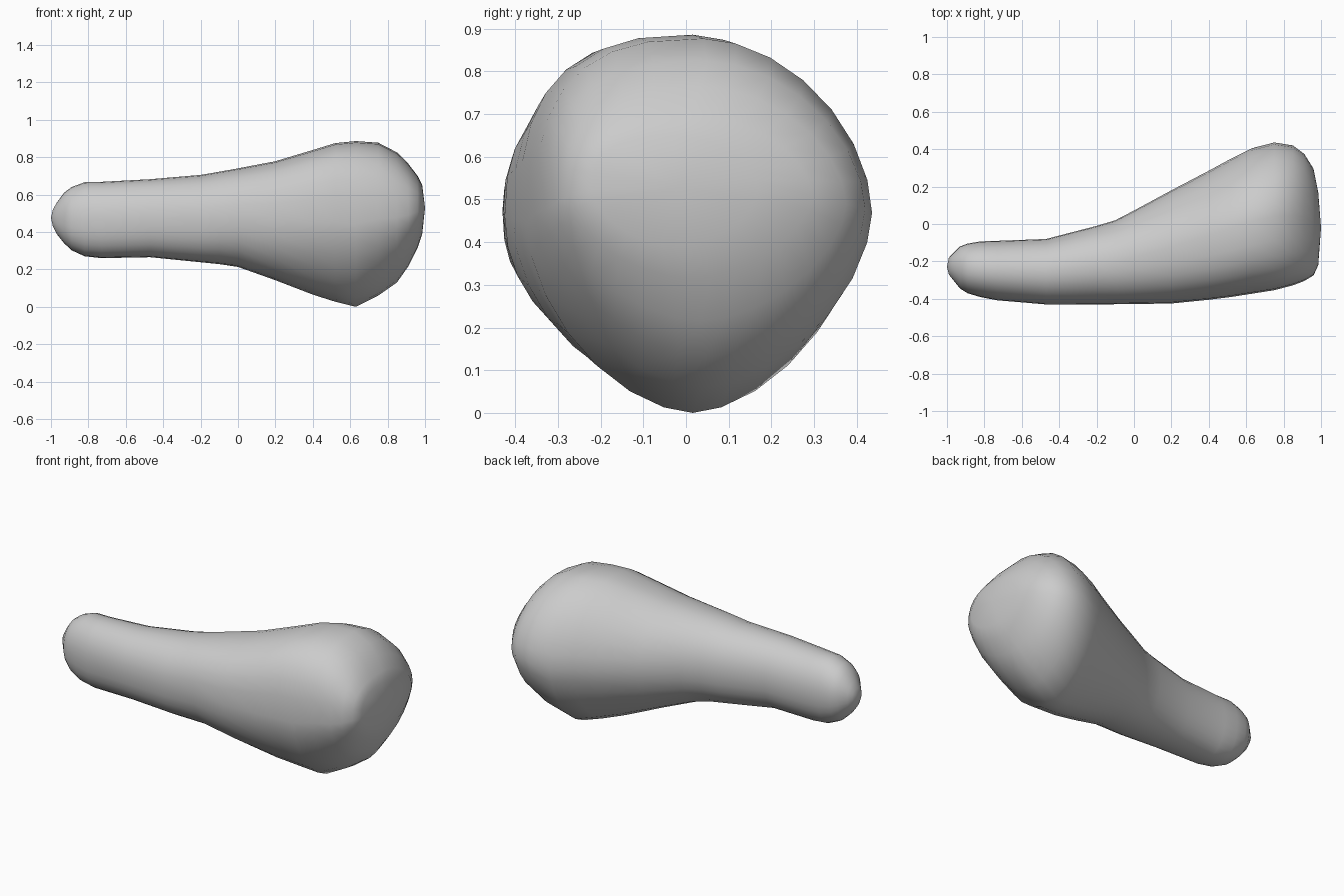
import bpy, bmesh, math

if "Cube" in bpy.data.objects:
    bpy.data.objects.remove(bpy.data.objects["Cube"])

# Stations along the club: x, y min, y max, z min, z max
STATIONS = [
    (-0.99, -0.27, -0.18, 0.43, 0.52),
    (-0.97, -0.295, -0.16, 0.39, 0.555),
    (-0.93, -0.345, -0.12, 0.34, 0.61),
    (-0.89, -0.37, -0.105, 0.302, 0.64),
    (-0.82, -0.391, -0.093, 0.27, 0.666),
    (-0.73, -0.408, -0.09, 0.26, 0.668),
    (-0.47, -0.43, -0.08, 0.265, 0.682),
    (-0.20, -0.43, -0.01, 0.238, 0.705),
    (-0.10, -0.429, 0.02, 0.228, 0.722),
    (0.00, -0.428, 0.072, 0.213, 0.74),
    (0.20, -0.425, 0.18, 0.142, 0.778),
    (0.40, -0.405, 0.285, 0.065, 0.838),
    (0.52, -0.39, 0.35, 0.027, 0.875),
    (0.63, -0.373, 0.405, 0.00, 0.886),
    (0.75, -0.354, 0.436, 0.06, 0.877),
    (0.85, -0.328, 0.42, 0.13, 0.825),
    (0.91, -0.305, 0.375, 0.215, 0.765),
    (0.96, -0.275, 0.295, 0.315, 0.70),
    (0.985, -0.22, 0.17, 0.39, 0.65),
]
SIDES = 28
# Squareness of each section quarter, keyed by (back?, upper?): 2 is an ellipse
HANDLE = {(True, True): 2.1, (False, True): 2.1, (False, False): 2.4, (True, False): 2.2}
HEAD = {(True, True): 1.8, (False, True): 2.7, (False, False): 1.72, (True, False): 1.7}


def ring(bm, x, y0, y1, z0, z1):
    """Rounded cross-section filling the given y and z ranges."""
    t = min(1, max(0, (x + 0.2) / 0.7))
    verts = []
    for i in range(SIDES):
        a = math.tau * i / SIDES
        c, s = math.cos(a), math.sin(a)
        quarter = (c > 0, s > 0)
        power = 2 / (HANDLE[quarter] * (1 - t) + HEAD[quarter] * t)
        y = (y0 + y1) / 2 + (y1 - y0) / 2 * math.copysign(abs(c) ** power, c)
        z = (z0 + z1) / 2 + (z1 - z0) / 2 * math.copysign(abs(s) ** power, s)
        verts.append(bm.verts.new((x, y, z)))
    return verts


# Single lofted body: slim rounded handle swelling into a heavy head
bm = bmesh.new()
rings = [ring(bm, *s) for s in STATIONS]
for a, b in zip(rings, rings[1:]):
    for i in range(SIDES):
        j = (i + 1) % SIDES
        bm.faces.new((a[i], a[j], b[j], b[i]))

# Rounded end tips
for loop, tip in ((rings[0], (-1.0, -0.23, 0.475)), (rings[-1], (1.0, -0.02, 0.53))):
    v = bm.verts.new(tip)
    for i in range(SIDES):
        bm.faces.new((loop[i], loop[(i + 1) % SIDES], v))
bmesh.ops.recalc_face_normals(bm, faces=bm.faces)
for f in bm.faces:
    f.smooth = True

mesh = bpy.data.meshes.new("club_body")
bm.to_mesh(mesh)
bm.free()
obj = bpy.data.objects.new("club_body", mesh)
bpy.context.collection.objects.link(obj)
